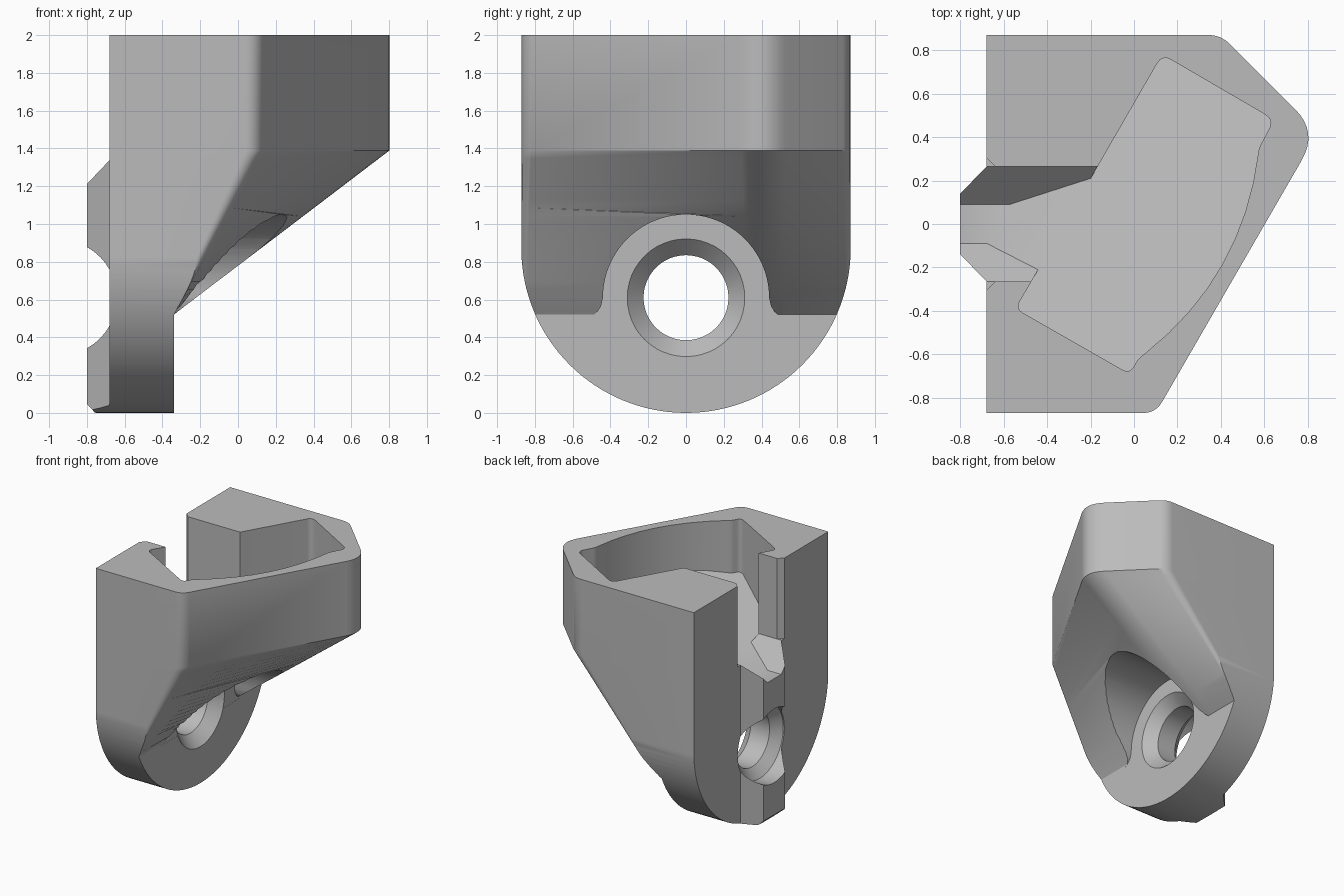
import bpy, bmesh
from math import sin, cos, pi
from mathutils import Vector

if "Cube" in bpy.data.objects:
    bpy.data.objects.remove(bpy.data.objects["Cube"], do_unlink=True)

HALF = 0.87          # half depth of the body
HOLE_Z = 0.61        # height of the screw hole


def rounded(corners, n=8):
    """Outline whose corners (x, y, setback) are softened by small curves."""
    out = []
    for i, (x, y, r) in enumerate(corners):
        c = Vector((x, y))
        if r == 0:
            out.append(c)
            continue
        a = c + (Vector(corners[i - 1][:2]) - c).normalized() * r
        b = c + (Vector(corners[(i + 1) % len(corners)][:2]) - c).normalized() * r
        for k in range(n + 1):
            t = k / n
            out.append(a * (1 - t) ** 2 + c * 2 * t * (1 - t) + b * t * t)
    return out


def loft(name, rings, planes=()):
    """Closed solid through rings of equal length, trimmed above the given planes."""
    bm = bmesh.new()
    rows = [[bm.verts.new(p) for p in ring] for ring in rings]
    for lower, upper in zip(rows, rows[1:]):
        for i in range(len(lower)):
            j = (i + 1) % len(lower)
            bm.faces.new((lower[i], lower[j], upper[j], upper[i]))
    bm.faces.new(rows[0][::-1])
    bm.faces.new(rows[-1])
    for point, normal in planes:
        cut = bmesh.ops.bisect_plane(
            bm, geom=bm.verts[:] + bm.edges[:] + bm.faces[:], dist=1e-5,
            plane_co=point, plane_no=normal, clear_inner=True)
        edges = [e for e in cut["geom_cut"] if isinstance(e, bmesh.types.BMEdge)]
        bmesh.ops.edgeloop_fill(bm, edges=edges)
    bmesh.ops.recalc_face_normals(bm, faces=bm.faces[:])
    mesh = bpy.data.meshes.new(name)
    bm.to_mesh(mesh)
    bm.free()
    obj = bpy.data.objects.new(name, mesh)
    bpy.context.collection.objects.link(obj)
    return obj


def upright(name, pts, lo, hi, planes=()):
    return loft(name, [[(x, y, z) for x, y in pts] for z in (lo, hi)], planes)


def sideways(name, pts, lo, hi, planes=()):
    return loft(name, [[(x, y, z) for y, z in pts] for x in (lo, hi)], planes)


def combine(body, tool, operation="DIFFERENCE"):
    tool.hide_render = True
    mod = body.modifiers.new(tool.name, "BOOLEAN")
    mod.operation, mod.object, mod.solver = operation, tool, "EXACT"
    bpy.context.view_layer.objects.active = body
    bpy.ops.object.modifier_apply(modifier=mod.name)
    bpy.data.objects.remove(tool, do_unlink=True)


# Body: thin foot plate lofted out to the wide head, with a locating tongue behind
back = [(-0.68, HALF, 0), (-0.68, 0.263, 0), (-0.8, 0.14, 0),
        (-0.8, -0.14, 0), (-0.68, -0.263, 0), (-0.68, -HALF, 0)]
foot = rounded(back + [(-0.34, -HALF, 0.02), (-0.34, 0.42, 0.1), (-0.34, HALF, 0.02)])
head = rounded(back + [(0.1, -HALF, 0.06), (0.847, 0.423, 0.15), (0.4, HALF, 0.06)])
STEPS = 20
rings = [[(p.x, p.y, -0.05) for p in foot]]
for k in range(STEPS + 1):
    t = k / STEPS
    rings.append([(*a.lerp(b, t), 0.52 + 0.87 * t) for a, b in zip(foot, head)])
rings.append([(p.x, p.y, 2) for p in head])
body = loft("bracket_body", rings)

# Round lower end, with the tongue tip chamfered
R = HALF + 0.002
arc = [(R * cos(a), R + R * sin(a)) for a in (pi + pi * k / 64 for k in range(65))]
combine(body, sideways("round_end", arc + [(R, 2.2), (-R, 2.2)], -1, 1,
                       [((-0.8, 0, 0.045), (1, 0, 1))]), "INTERSECT")

# Screw head clearance under the head, flared at its lower ends
r = 0.44
arch = [(r * cos(pi * k / 40), HOLE_Z + r * sin(pi * k / 40)) for k in range(41)]
flare = [(-0.45, 0.565), (-0.47, 0.535), (-0.51, 0.5)]
arch += flare + [(-y, z) for y, z in reversed(flare)]
combine(body, sideways("screw_clearance", arch, -0.341, 1.2))

# Countersunk screw hole
profile = [(-0.95, 0.302), (-0.67, 0.302), (-0.6, 0.225), (-0.43, 0.225), (-0.34, 0.312), (-0.3, 0.35)]
combine(body, loft("screw_hole", [
    [(x, r * cos(2 * pi * k / 48), HOLE_Z + r * sin(2 * pi * k / 48)) for k in range(48)]
    for x, r in profile]))

# Pocket in the top, turned in plan, with a ramped floor
ramp = [((-0.57, 0.09, 1.16), (-0.407, 0.235, 1))]
pocket = rounded([(0.13, 0.78, 0.05), (0.645, 0.48, 0.05), (0.575, 0.35, 0.02),
                  (0.5, -0.24, 0.57), (0.02, -0.62, 0.02), (-0.02, -0.69, 0.04),
                  (-0.545, -0.39, 0.04)])
combine(body, upright("pocket", pocket, 0.4, 2.1, ramp))

# Slot from the pocket out through the back, with bevelled floor edges
slot = [(-0.265, 2.1), (-0.265, 1.34), (-0.09, 1.16), (0.09, 1.16), (0.265, 1.34), (0.265, 2.1)]
combine(body, sideways("slot", slot, -0.95, 0.0, [((-0.57, 0.09, 1.161), ramp[0][1])]))

# Bevelled mouth of the slot
mouth = [(-0.74, -0.365), (-0.638, -0.263), (-0.638, 0.263), (-0.74, 0.365)]
combine(body, upright("slot_mouth", mouth, 1.34, 2.1))

# Finish
grey = bpy.data.materials.new("light grey")
grey.use_nodes = True
colour = (0.5, 0.5, 0.5, 1)
grey.diffuse_color = colour
grey.node_tree.nodes["Principled BSDF"].inputs["Base Color"].default_value = colour
body.data.materials.clear()
body.data.materials.append(grey)
bpy.ops.object.select_all(action="DESELECT")
body.select_set(True)
bpy.context.view_layer.objects.active = body
bpy.ops.object.shade_smooth_by_angle(angle=pi / 7)
